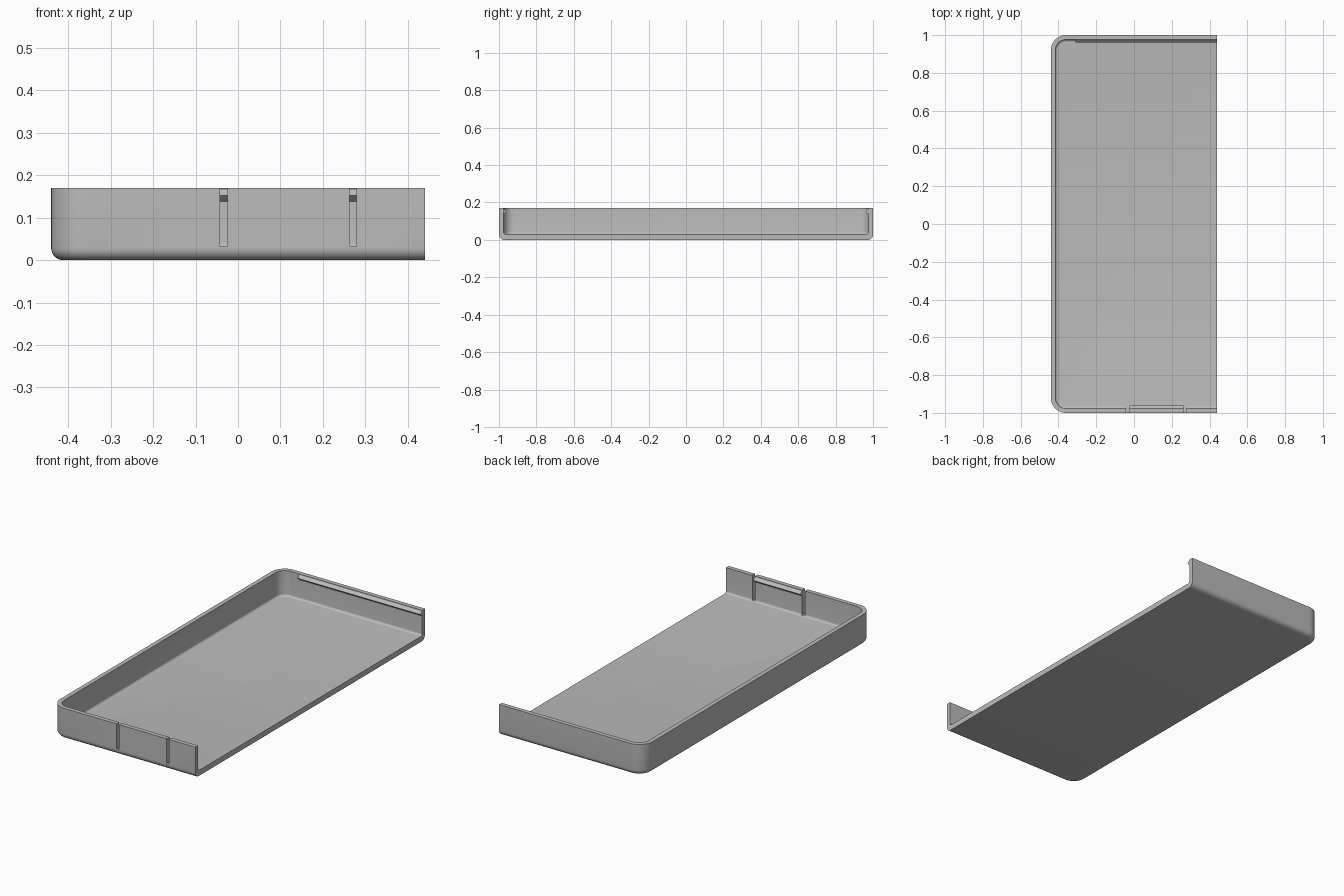
import bpy, bmesh
from math import sin, cos, pi

if "Cube" in bpy.data.objects:
    bpy.data.objects.remove(bpy.data.objects["Cube"], do_unlink=True)

X, H, WALL, FLOOR, R = 0.44, 0.17, 0.024, 0.03, 0.08

grey = bpy.data.materials.new("grey plastic")
grey.use_nodes = True
grey.diffuse_color = (0.5, 0.5, 0.5, 1)
grey.node_tree.nodes["Principled BSDF"].inputs["Base Color"].default_value = (0.5, 0.5, 0.5, 1)


def make(name, bm):
    bmesh.ops.recalc_face_normals(bm, faces=bm.faces)
    mesh = bpy.data.meshes.new(name)
    bm.to_mesh(mesh)
    bm.free()
    mesh.materials.append(grey)
    ob = bpy.data.objects.new(name, mesh)
    bpy.context.collection.objects.link(ob)
    return ob


def outline(inset, n=14):
    """Open U-shaped plan with two rounded corners on the closed side."""
    r = R - inset
    front = [(X, -1 + inset)]
    for i in range(n + 1):
        a = pi / 2 * i / n
        front.append((-X + R - r * sin(a), -1 + R - r * cos(a)))
    return front + [(x, -y) for x, y in reversed(front)]


def ridge(name, x0, x1, side):
    """Wedge-shaped snap ridge along the inside of a wall."""
    section = [(0.98, 0.135), (0.961, 0.152), (0.976, 0.168), (0.98, 0.168)]
    bm = bmesh.new()
    ends = [[bm.verts.new((x, side * y, z)) for y, z in section] for x in (x0, x1)]
    for end in ends:
        bm.faces.new(end)
    for i in range(4):
        j = (i + 1) % 4
        bm.faces.new((ends[0][i], ends[0][j], ends[1][j], ends[1][i]))
    return make(name, bm)


# Tray: wall section as (inset, height), from the underside over the rim to the floor
b, f, steps = 0.028, 0.012, 6
angles = [pi / 2 * i / steps for i in range(steps + 1)]
section = [(b - b * sin(a), b - b * cos(a)) for a in angles]
section += [(0, H), (WALL, H)]
section += [(WALL + f - f * cos(a), FLOOR + f - f * sin(a)) for a in angles]

bm = bmesh.new()
rings = [[bm.verts.new((x, y, z)) for x, y in outline(d)] for d, z in section]
for low, high in zip(rings, rings[1:]):
    for i in range(len(low) - 1):
        bm.faces.new((low[i], low[i + 1], high[i + 1], high[i]))
bm.faces.new(rings[0])
bm.faces.new(rings[-1])
bm.faces.new([r[0] for r in rings] + [r[-1] for r in reversed(rings)])
tray = make("tray", bm)

# Two slots that free the spring tab in the front wall
for label, x0, x1 in (("right", -0.042, -0.025), ("left", 0.263, 0.279)):
    bm = bmesh.new()
    bmesh.ops.create_cube(bm, size=1)
    for v in bm.verts:
        v.co = (x1 if v.co.x > 0 else x0, -0.95 if v.co.y > 0 else -1.05,
                0.2 if v.co.z > 0 else 0.033)
    cutter = make(label + "_slot_cutter", bm)
    cutter.hide_render = True
    cutter.hide_set(True)
    mod = tray.modifiers.new(label + " slot", "BOOLEAN")
    mod.object = cutter
    mod.solver = "EXACT"
    bpy.context.view_layer.objects.active = tray
    bpy.ops.object.modifier_apply(modifier=mod.name)
    bpy.data.objects.remove(cutter, do_unlink=True)

bpy.ops.object.select_all(action="DESELECT")
tray.select_set(True)
bpy.context.view_layer.objects.active = tray
bpy.ops.object.shade_smooth_by_angle(angle=pi / 6)

# Snap ridges: long one on the back wall, short one on the front tab
ridge("back_snap_ridge", -0.31, X, 1)
ridge("front_tab_ridge", -0.025, 0.263, -1)
